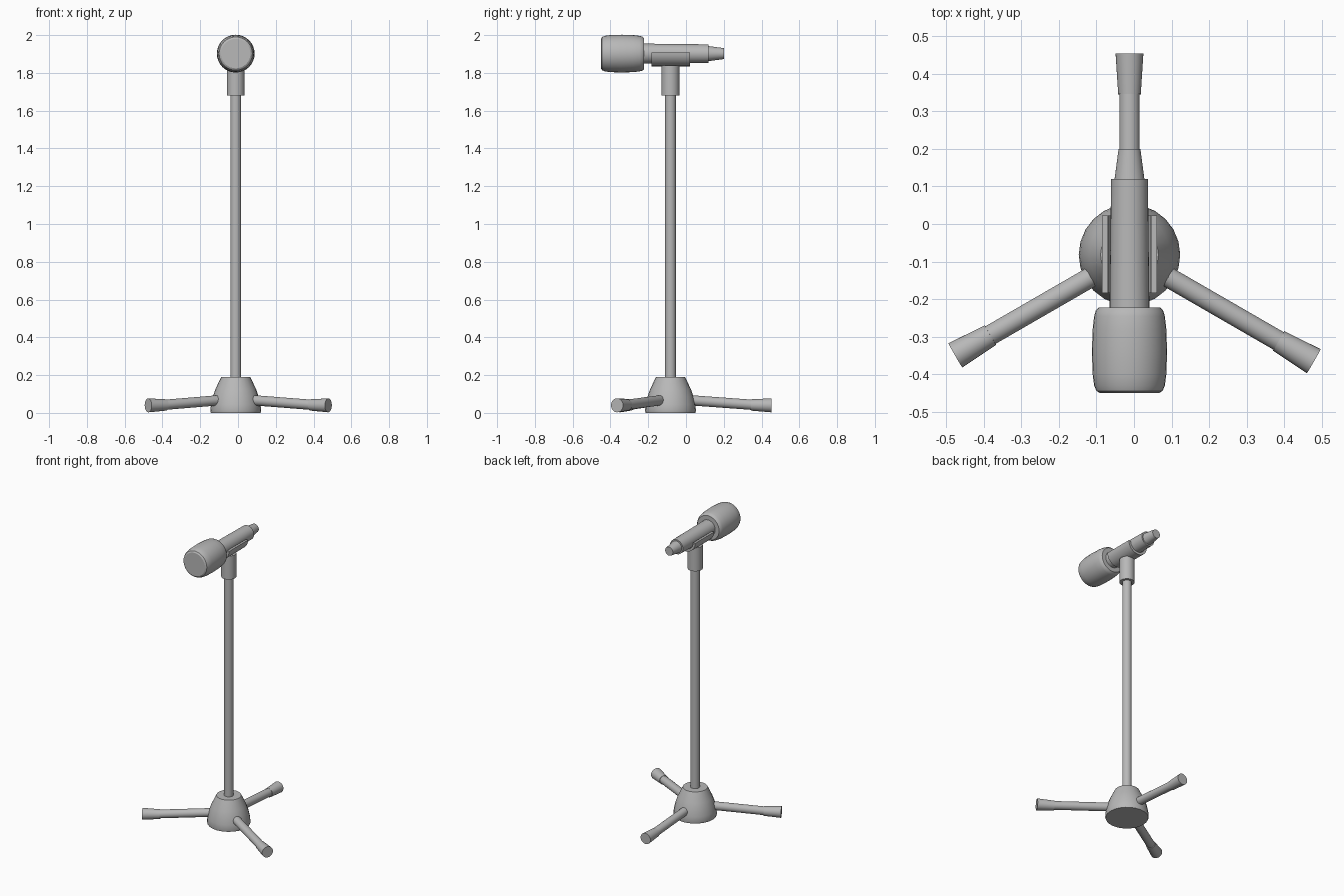
import bpy, bmesh, math
from mathutils import Vector, Matrix

cube = bpy.data.objects.get("Cube")
if cube:
    bpy.data.objects.remove(cube)

grey = bpy.data.materials.new("plain grey")
grey.use_nodes = True
colour = (0.48, 0.48, 0.48, 1)
grey.diffuse_color = colour
grey.node_tree.nodes["Principled BSDF"].inputs["Base Color"].default_value = colour

AXIS = Vector((-0.012, -0.082, 0))   # centre line of the stand
MIC_Z = 1.902


def finish(name, bm, angle=30):
    bmesh.ops.recalc_face_normals(bm, faces=bm.faces)
    mesh = bpy.data.meshes.new(name)
    bm.to_mesh(mesh)
    bm.free()
    mesh.materials.append(grey)
    obj = bpy.data.objects.new(name, mesh)
    bpy.context.collection.objects.link(obj)
    bpy.ops.object.select_all(action='DESELECT')
    obj.select_set(True)
    bpy.context.view_layer.objects.active = obj
    bpy.ops.object.shade_smooth_by_angle(angle=math.radians(angle))
    return obj


def lathe(name, profile, origin, direction, sides=32):
    """Closed solid of revolution; profile is (radius, distance along direction)."""
    bm = bmesh.new()
    turn = Vector(direction).to_track_quat('Z', 'Y').to_matrix().to_4x4()
    place = Matrix.Translation(origin) @ turn
    rings = []
    for r, d in profile:
        rings.append([bm.verts.new(place @ Vector((r * math.cos(a), r * math.sin(a), d)))
                      for a in (math.tau * i / sides for i in range(sides))])
    for low, high in zip(rings, rings[1:]):
        for i in range(sides):
            j = (i + 1) % sides
            bm.faces.new((low[i], low[j], high[j], high[i]))
    bm.faces.new(rings[0])
    bm.faces.new(rings[-1])
    return finish(name, bm)


def rod(name, start, end, r0, r1):
    span = Vector(end) - Vector(start)
    return lathe(name, [(r0, 0), (r1, span.length)], start, span)


# Stand: domed base, pole and collar
UP = (0, 0, 1)
lathe("base", [(0.132, 0), (0.135, 0.012), (0.131, 0.045), (0.122, 0.085),
               (0.108, 0.125), (0.077, 0.19)], AXIS, UP, 24)
lathe("pole", [(0.029, 0.18), (0.029, 1.69)], AXIS, UP)
lathe("collar", [(0.047, 1.68), (0.047, 1.84)], AXIS, UP)

# Three sloping legs with flared feet
for side, degrees, reach in (("back", 90, 0.535), ("left", -30, 0.566), ("right", 210, 0.535)):
    a = math.radians(degrees)
    out = Vector((math.cos(a), math.sin(a), 0))
    at = lambda d, z: AXIS + out * d + Vector((0, 0, z))
    rod(side + "_leg", at(0.06, 0.07), at(reach - 0.09, 0.042), 0.027, 0.027)
    rod(side + "_foot", at(reach - 0.108, 0.042), at(reach, 0.04), 0.03, 0.037)

# Half-pipe clip holding the microphone
bm = bmesh.new()
arc = [math.pi + math.pi * i / 16 for i in range(17)]
section = [(0.073, a) for a in arc] + [(0.057, a) for a in reversed(arc)]
ends = [[bm.verts.new((AXIS.x + r * math.cos(a), y, 1.908 + r * math.sin(a)))
         for r, a in section] for y in (-0.183, 0.022)]
count = len(section)
for i in range(count):
    j = (i + 1) % count
    bm.faces.new((ends[0][i], ends[0][j], ends[1][j], ends[1][i]))
for ring in ends:
    for i in range(16):
        bm.faces.new((ring[i], ring[i + 1], ring[count - 2 - i], ring[count - 1 - i]))
finish("clip", bm)

# Microphone lying along y, head to the front
mic = (AXIS.x, 0, MIC_Z)
BACK = (0, 1, 0)
lathe("microphone_body", [(0.053, -0.23), (0.049, 0.12)], mic, BACK)
lathe("microphone_tail", [(0.041, 0.11), (0.029, 0.2)], mic, BACK)
lathe("microphone_head", [(0.078, -0.45), (0.088, -0.444), (0.094, -0.43), (0.098, -0.4),
                          (0.1, -0.34), (0.098, -0.28), (0.094, -0.245), (0.09, -0.231),
                          (0.082, -0.222)], mic, BACK)
